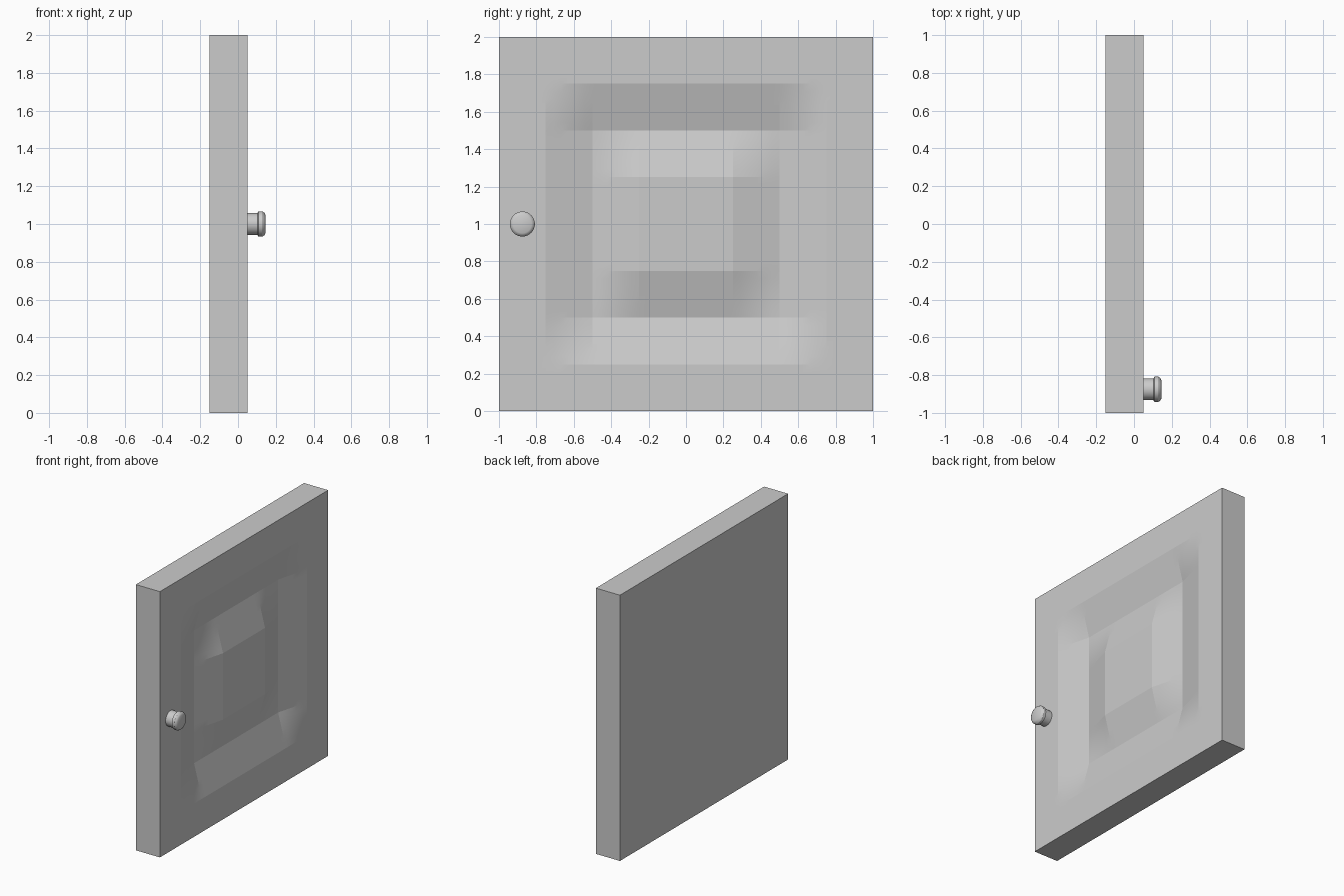
import bpy, bmesh, math
from mathutils import Vector

cube = bpy.data.objects.get("Cube")
if cube:
    bpy.data.objects.remove(cube, do_unlink=True)

FRONT_X, BACK_X = 0.05, -0.15
GROOVE_DEPTH = 0.066
CELL = 0.25          # spacing of the panel layout

grey = bpy.data.materials.new("plain grey")
grey.use_nodes = True
colour = (0.6, 0.6, 0.6, 1)
grey.diffuse_color = colour
grey.node_tree.nodes["Principled BSDF"].inputs["Base Color"].default_value = colour


def finish(bm, name, angle):
    """Turn a bmesh into a shaded object with the grey material."""
    bmesh.ops.recalc_face_normals(bm, faces=bm.faces)
    mesh = bpy.data.meshes.new(name)
    bm.to_mesh(mesh)
    bm.free()
    mesh.materials.append(grey)
    obj = bpy.data.objects.new(name, mesh)
    bpy.context.collection.objects.link(obj)
    bpy.ops.object.select_all(action="DESELECT")
    obj.select_set(True)
    bpy.context.view_layer.objects.active = obj
    bpy.ops.object.shade_smooth_by_angle(angle=math.radians(angle))
    return obj


def plateau(distance, cells):
    """1 inside the given number of cells, falling to 0 over one more cell."""
    return min(1, max(0, cells + 1 - abs(distance) / CELL))


def groove(y, z):
    """Square V-shaped groove: the wide plateau minus the inner one."""
    return GROOVE_DEPTH * (plateau(y, 2) * plateau(z, 2)
                           - plateau(y, 1) * plateau(z, 1))


# Door panel: grooved front sheet, extruded to a flat back
bm = bmesh.new()
bmesh.ops.create_grid(bm, x_segments=48, y_segments=48, size=1)
for v in bm.verts:
    y, z = v.co.x, v.co.y
    v.co = (FRONT_X - groove(y, z), y, z + 1)
rim = [e for e in bm.edges if e.is_boundary]
sides = bmesh.ops.extrude_edge_only(bm, edges=rim)["geom"]
for v in sides:
    if isinstance(v, bmesh.types.BMVert):
        v.co.x = BACK_X
back_rim = [e for e in bm.edges if e.is_boundary]
bmesh.ops.edgeloop_fill(bm, edges=back_rim)
finish(bm, "door_panel", 5)

# Knob: turned profile (x, radius) around an axis along x
profile = [(0.04, 0.058), (0.103, 0.058), (0.108, 0.067),
           (0.128, 0.067), (0.139, 0.06), (0.145, 0.049), (0.145, 0)]
bm = bmesh.new()
centre = Vector((0, -0.875, 1))
points = [bm.verts.new(centre + Vector((x, 0, r))) for x, r in profile]
edges = [bm.edges.new(pair) for pair in zip(points, points[1:])]
bmesh.ops.spin(bm, geom=points + edges, cent=centre, axis=(1, 0, 0),
               angle=math.tau, steps=32)
bmesh.ops.remove_doubles(bm, verts=bm.verts, dist=0.0001)
finish(bm, "knob", 30)
